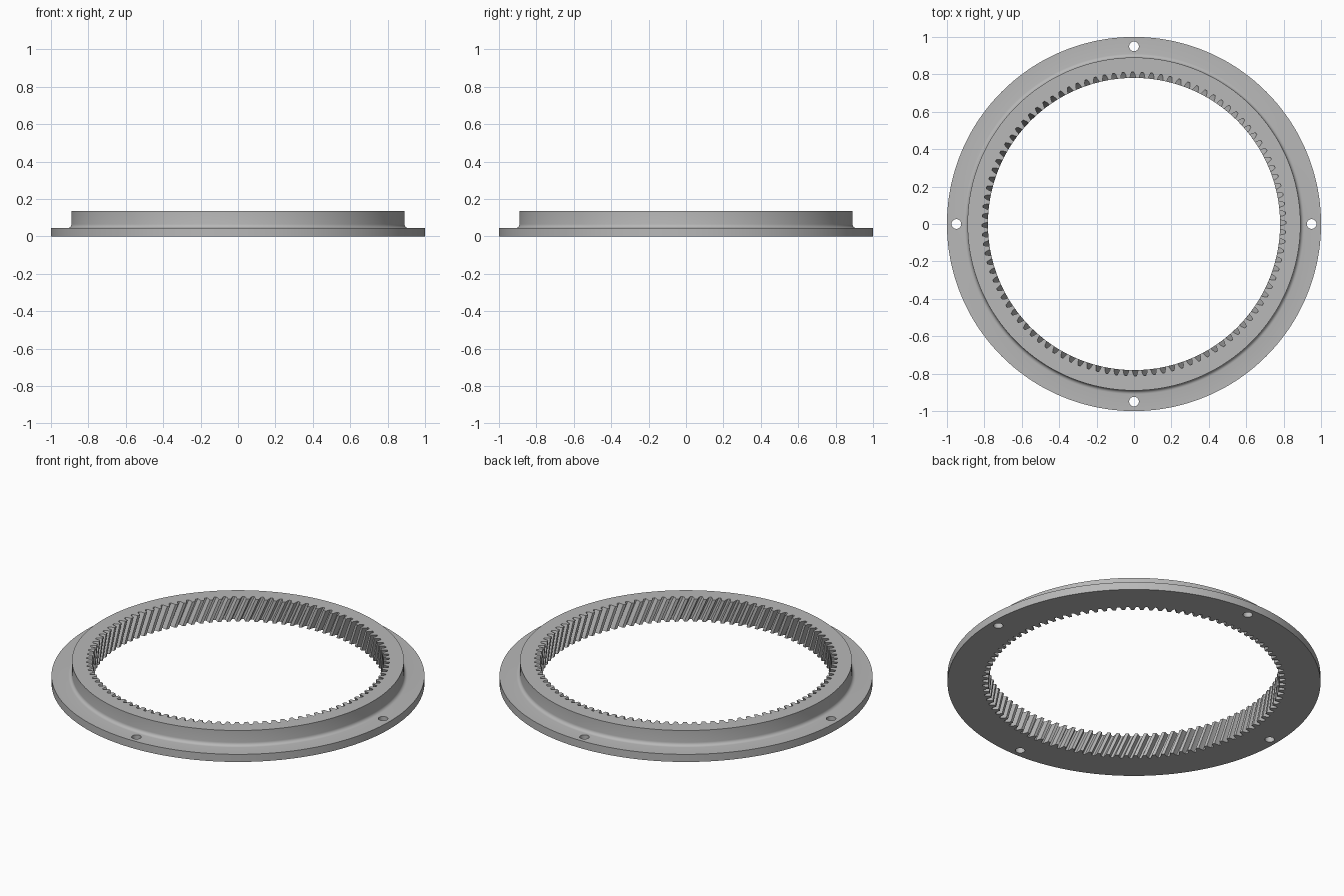
import bpy, bmesh
from math import sin, cos, pi, tau
from mathutils import Matrix

cube = bpy.data.objects.get("Cube")
if cube:
    bpy.data.objects.remove(cube)

TEETH = 100
TIP, MID, ROOT = 0.781, 0.798, 0.812
HUB, FLANGE = 0.89, 1.0
STEP, TOP = 0.045, 0.135
FILLET = 0.02
TWIST = -0.07       # helix turn from bottom to top
LAYERS = 6

# One tooth: (fraction of pitch, radius)
tooth = [(0.0, TIP), (0.36, TIP), (0.44, MID), (0.56, ROOT), (0.8, ROOT), (0.92, MID)]
COUNT = TEETH * len(tooth)

metal = bpy.data.materials.new("light grey metal")
metal.use_nodes = True
grey = (0.48, 0.48, 0.48, 1)
metal.diffuse_color = grey
metal.node_tree.nodes["Principled BSDF"].inputs["Base Color"].default_value = grey


def plain_ring(bm, radius, z):
    return [bm.verts.new((radius * cos(tau * i / COUNT), radius * sin(tau * i / COUNT), z))
            for i in range(COUNT)]


def toothed_ring(bm, t):
    ring = []
    for n in range(TEETH):
        for frac, radius in tooth:
            a = tau * (n + frac) / TEETH + TWIST * (t - 0.5)
            ring.append(bm.verts.new((radius * cos(a), radius * sin(a), TOP * t)))
    return ring


# Ring body: flange, filleted hub and helical internal teeth in one closed loop
bm = bmesh.new()
profile = [(FLANGE, 0), (FLANGE, STEP)]
for k in range(6):
    a = pi / 2 * k / 5
    profile.append((HUB + FILLET * (1 - sin(a)), STEP + FILLET * (1 - cos(a))))
profile.append((HUB, TOP))
rings = [plain_ring(bm, r, z) for r, z in profile]
rings += [toothed_ring(bm, 1 - k / LAYERS) for k in range(LAYERS + 1)]
for a, b in zip(rings, rings[1:] + rings[:1]):
    for i in range(COUNT):
        j = (i + 1) % COUNT
        bm.faces.new((a[i], a[j], b[j], b[i]))
bmesh.ops.recalc_face_normals(bm, faces=bm.faces)
mesh = bpy.data.meshes.new("ring_gear")
bm.to_mesh(mesh)
bm.free()
gear = bpy.data.objects.new("ring_gear", mesh)
bpy.context.collection.objects.link(gear)
mesh.materials.append(metal)

# Four bolt holes through the flange
bm = bmesh.new()
for k in range(4):
    a = k * pi / 2
    bmesh.ops.create_cone(bm, cap_ends=True, segments=32, radius1=0.026, radius2=0.026,
                          depth=0.3, matrix=Matrix.Translation((0.95 * cos(a), 0.95 * sin(a), 0)))
cut_mesh = bpy.data.meshes.new("bolt_hole_cutter")
bm.to_mesh(cut_mesh)
bm.free()
cut_mesh.materials.append(metal)
cutter = bpy.data.objects.new("bolt_hole_cutter", cut_mesh)
cutter.hide_render = True
bpy.context.collection.objects.link(cutter)

bpy.ops.object.select_all(action="DESELECT")
gear.select_set(True)
bpy.context.view_layer.objects.active = gear
holes = gear.modifiers.new("bolt_holes", "BOOLEAN")
holes.operation = "DIFFERENCE"
holes.solver = "EXACT"
holes.object = cutter
bpy.ops.object.modifier_apply(modifier=holes.name)
bpy.data.objects.remove(cutter)

bpy.ops.object.shade_smooth_by_angle(angle=pi / 6)
